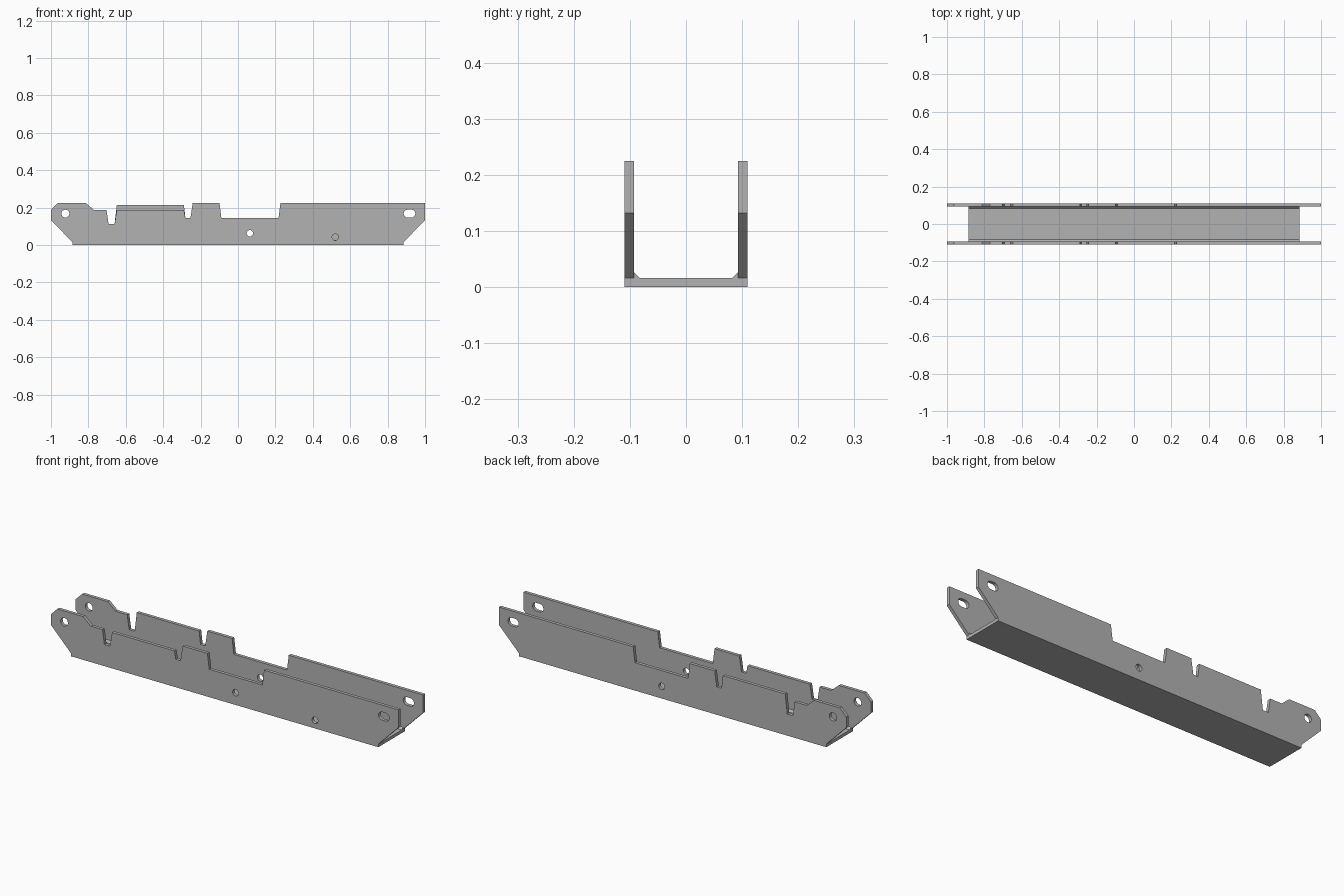
import bpy
import bmesh
from math import cos, sin, pi

cube = bpy.data.objects.get("Cube")
if cube:
    bpy.data.objects.remove(cube, do_unlink=True)

END = 0.885          # half length of the base
OUTER = 0.11         # half width of the channel
PLATE = 0.017        # side plate thickness
FLOOR = 0.016        # base thickness

steel = bpy.data.materials.new("grey steel")
steel.use_nodes = True
GREY = (0.45, 0.45, 0.45, 1)
steel.diffuse_color = GREY
steel.node_tree.nodes["Principled BSDF"].inputs["Base Color"].default_value = GREY


def add_object(name, mesh):
    obj = bpy.data.objects.new(name, mesh)
    bpy.context.collection.objects.link(obj)
    mesh.materials.clear()
    mesh.materials.append(steel)
    return obj


def slot(x, z, radius, stretch=0.0, sides=32):
    """Round hole outline, pulled apart along x when stretch is set."""
    points = []
    for i in range(sides):
        a = 2 * pi * (i + 0.5) / sides
        shift = stretch if cos(a) > 0 else -stretch
        points.append((x + shift + radius * cos(a), z + radius * sin(a)))
    return points


def plate(name, y, outline, holes):
    """Flat plate in the xz plane, with holes, centred on y."""
    curve = bpy.data.curves.new(name + " outline", "CURVE")
    curve.dimensions = "2D"
    curve.fill_mode = "BOTH"
    curve.extrude = PLATE / 2
    for loop in [outline] + holes:
        spline = curve.splines.new("POLY")
        spline.points.add(len(loop) - 1)
        for point, (x, z) in zip(spline.points, loop):
            point.co = (x, z, 0, 1)
        spline.use_cyclic_u = True
    helper = bpy.data.objects.new(name + " helper", curve)
    bpy.context.collection.objects.link(helper)
    graph = bpy.context.evaluated_depsgraph_get()
    mesh = bpy.data.meshes.new_from_object(helper.evaluated_get(graph))
    bpy.data.objects.remove(helper, do_unlink=True)
    bpy.data.curves.remove(curve)

    # Stand the plate up and weld the caps to the rim
    bm = bmesh.new()
    bm.from_mesh(mesh)
    for v in bm.verts:
        v.co = (v.co.x, y - v.co.z, v.co.y)
    bmesh.ops.remove_doubles(bm, verts=bm.verts, dist=1e-5)
    bmesh.ops.recalc_face_normals(bm, faces=bm.faces)
    for f in bm.faces:
        f.smooth = False
        f.material_index = 0
    bm.to_mesh(mesh)
    bm.free()
    mesh.name = name
    return add_object(name, mesh)


def bar(name, section):
    """Extrude a yz section along the length of the base."""
    bm = bmesh.new()
    face = bm.faces.new([bm.verts.new((-END, y, z)) for y, z in section])
    grown = bmesh.ops.extrude_face_region(bm, geom=[face])["geom"]
    moved = [g for g in grown if isinstance(g, bmesh.types.BMVert)]
    bmesh.ops.translate(bm, verts=moved, vec=(2 * END, 0, 0))
    bmesh.ops.recalc_face_normals(bm, faces=bm.faces)
    mesh = bpy.data.meshes.new(name)
    bm.to_mesh(mesh)
    bm.free()
    return add_object(name, mesh)


def side_outline(ledge):
    """Notched side profile; ledge is the height of the middle tab."""
    top = 0.225
    return [
        (-END, FLOOR), (-1, 0.132), (-1, 0.188), (-0.963, top),
        (-0.814, top), (-0.77, 0.187), (-0.703, 0.187),
        (-0.692, 0.112), (-0.66, 0.112), (-0.648, ledge),
        (-0.289, ledge), (-0.281, 0.145), (-0.254, 0.145), (-0.242, top),
        (-0.099, top), (-0.089, 0.145), (0.217, 0.145), (0.227, top),
        (1, top), (1, 0.132), (END, FLOOR),
    ]


# Side plates: the front one has a lower tab and one more hole
shared_holes = [slot(-0.923, 0.168, 0.021), slot(0.917, 0.168, 0.021, 0.01),
                slot(0.063, 0.063, 0.017)]
extra_hole = slot(0.52, 0.042, 0.017)
middle = OUTER - PLATE / 2
plate("front side plate", -middle, side_outline(0.187), shared_holes + [extra_hole])
plate("back side plate", middle, side_outline(0.213), shared_holes)

# Base plate
bar("base plate", [(-OUTER, 0), (OUTER, 0), (OUTER, FLOOR), (-OUTER, FLOOR)])

# Weld beads in the inner corners
inner = OUTER - PLATE
for name, s in (("front weld", -1), ("back weld", 1)):
    bar(name, [(s * inner, FLOOR), (s * inner, FLOOR + 0.011),
               (s * (inner - 0.011), FLOOR)])
